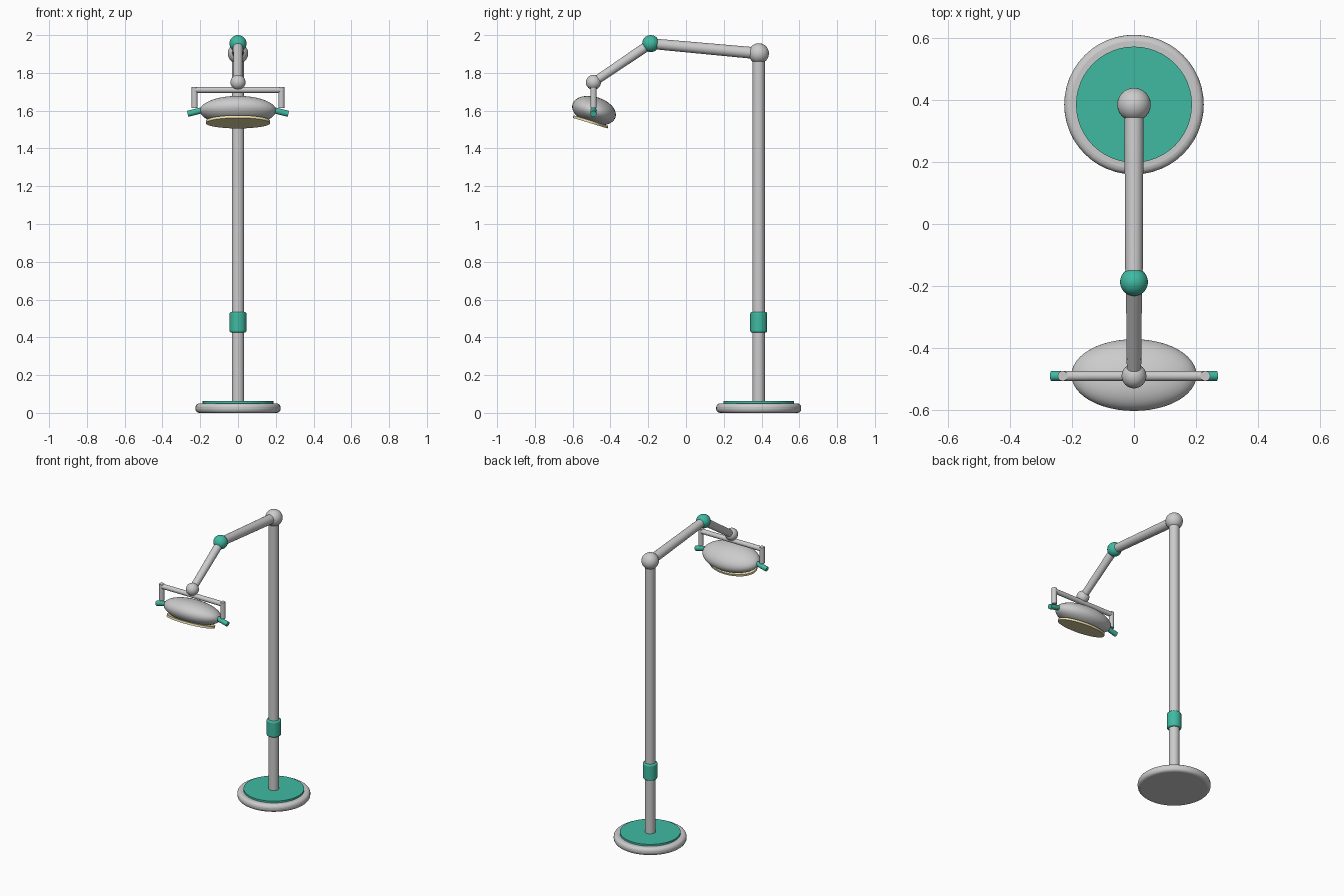
import bpy, bmesh, math
from mathutils import Vector, Matrix

if "Cube" in bpy.data.objects:
    bpy.data.objects.remove(bpy.data.objects["Cube"])

def material(name, rgb):
    m = bpy.data.materials.new(name)
    m.diffuse_color = (*rgb, 1)
    m.use_nodes = True
    m.node_tree.nodes["Principled BSDF"].inputs["Base Color"].default_value = m.diffuse_color
    return m

GREEN = material("teal_green", (0.05, 0.49, 0.36))
CREAM = material("warm_lens", (0.85, 0.76, 0.42))

def finish(ob, name, mat=None, bevel=0):
    ob.name = name
    if mat:
        ob.data.materials.append(mat)
    if bevel:
        mod = ob.modifiers.new("Bevel", 'BEVEL')
        mod.width, mod.segments, mod.limit_method = bevel, 4, 'ANGLE'
        mod.angle_limit = math.radians(50)
    bpy.ops.object.shade_smooth_by_angle(angle=math.radians(40))
    return ob

def rod(name, a, b, r1, r2=None, mat=None, bevel=0, sides=32):
    """Round bar from a to b."""
    a, b = Vector(a), Vector(b)
    d = b - a
    bpy.ops.mesh.primitive_cone_add(
        vertices=sides, radius1=r1, radius2=r1 if r2 is None else r2,
        depth=d.length, location=(a + b) / 2,
        rotation=d.to_track_quat('Z', 'Y').to_euler())
    return finish(bpy.context.object, name, mat, bevel)

def ball(name, c, r, mat=None):
    bpy.ops.mesh.primitive_uv_sphere_add(segments=32, ring_count=16, radius=r, location=c)
    return finish(bpy.context.object, name, mat)

PY = 0.385                       # pole position
SHOULDER = (0, PY, 1.903)
ELBOW = (0, -0.187, 1.955)
WRIST = (0, -0.49, 1.75)

# Base and pole
rod("base", (0, PY, 0), (0, PY, 0.05), 0.225, bevel=0.02, sides=48)
rod("base_cover", (0, PY, 0.045), (0, PY, 0.062), 0.187, mat=GREEN, sides=48)
rod("pole", (0, PY, 0.05), (0, PY, 1.9), 0.033)
rod("pole_collar", (0, PY, 0.425), (0, PY, 0.535), 0.045, mat=GREEN, bevel=0.01)

# Jointed arm
ball("shoulder_joint", SHOULDER, 0.054)
rod("upper_arm", SHOULDER, ELBOW, 0.031, 0.028)
ball("elbow_joint", ELBOW, 0.045, GREEN)
rod("lower_arm", ELBOW, WRIST, 0.026, 0.023)
ball("wrist_joint", WRIST, 0.04)

# Yoke and handles
rod("yoke_bar", (-0.23, -0.49, 1.71), (0.23, -0.49, 1.71), 0.016, sides=24)
for s, side in ((-1, "left"), (1, "right")):
    rod("yoke_leg_" + side, (s * 0.23, -0.49, 1.726), (s * 0.23, -0.49, 1.615), 0.016, sides=24)
    rod("handle_" + side, (s * 0.18, -0.49, 1.605), (s * 0.267, -0.49, 1.583), 0.016,
        mat=GREEN, sides=24)

# Tilted oval lamp head, trimmed flat underneath
TILT = Matrix.Translation((0, -0.487, 1.60)) @ Matrix.Rotation(math.radians(-17), 4, 'X')
bpy.ops.mesh.primitive_uv_sphere_add(segments=48, ring_count=24, radius=1)
head = bpy.context.object
bm = bmesh.new()
bm.from_mesh(head.data)
bmesh.ops.scale(bm, vec=(0.202, 0.119, 0.073), verts=bm.verts)
cut = bmesh.ops.bisect_plane(bm, geom=bm.verts[:] + bm.edges[:] + bm.faces[:],
                             plane_co=(0, 0, -0.06), plane_no=(0, 0, -1), clear_outer=True)
bmesh.ops.holes_fill(bm, edges=[e for e in cut["geom_cut"] if isinstance(e, bmesh.types.BMEdge)])
bm.to_mesh(head.data)
bm.free()
head.matrix_world = TILT
finish(head, "lamp_head")

# Oval lens disc
bpy.ops.mesh.primitive_cylinder_add(vertices=48, radius=1, depth=1)
lens = bpy.context.object
lens.data.transform(Matrix.Translation((0, 0, -0.062)) @ Matrix.Diagonal((0.17, 0.096, 0.014, 1)))
lens.matrix_world = TILT
finish(lens, "lamp_lens", CREAM)
